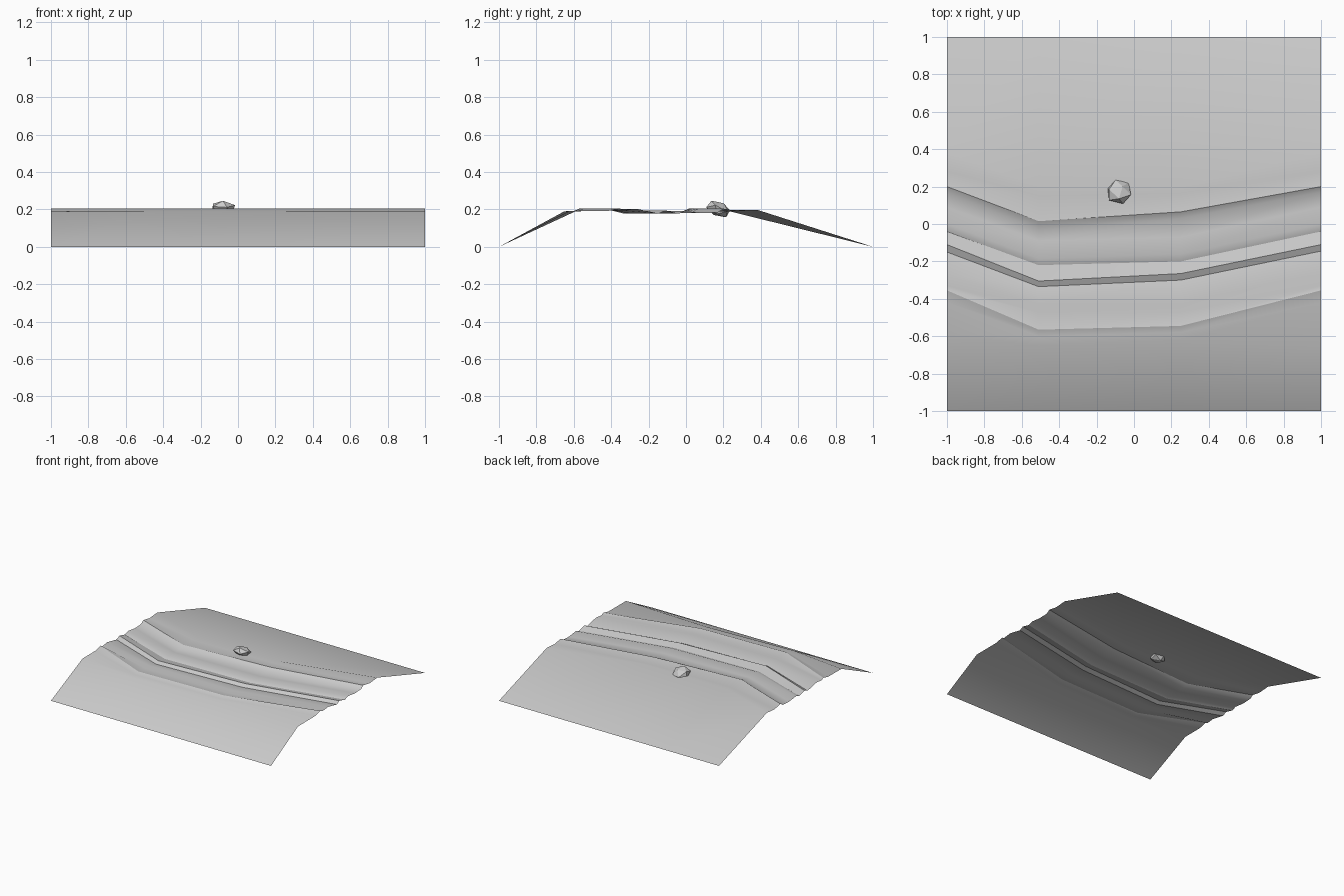
import bpy, bmesh, math, random
from mathutils import Vector, Matrix

if "Cube" in bpy.data.objects:
    bpy.data.objects.remove(bpy.data.objects["Cube"])

# Road sheet: each row is (height, y at x=-1, x=-0.5, x=0.25, x=1)
XS = (-1, -0.51, 0.25, 1)
ROWS = [
    (0.000, -1.00, -1.00, -1.00, -1.00),   # front foot
    (0.190, -0.59, -0.65, -0.62, -0.65),   # front shoulder
    (0.191, -0.42, -0.60, -0.58, -0.42),
    (0.206, -0.355, -0.565, -0.545, -0.355),  # front ridge
    (0.194, -0.33, -0.475, -0.47, -0.33),
    (0.202, -0.27, -0.43, -0.43, -0.26),
    (0.178, -0.15, -0.335, -0.30, -0.145),  # near rut
    (0.195, -0.11, -0.305, -0.265, -0.11),
    (0.177, -0.04, -0.22, -0.20, -0.04),   # middle rut
    (0.191, 0.00, -0.185, -0.16, 0.00),
    (0.180, 0.09, -0.09, -0.07, 0.09),
    (0.184, 0.17, -0.03, 0.03, 0.17),      # far rut
    (0.204, 0.20, 0.015, 0.065, 0.20),     # back ridge
    (0.190, 0.28, 0.15, 0.165, 0.28),
    (0.198, 0.38, 0.20, 0.20, 0.38),       # back shoulder
    (0.000, 1.00, 1.00, 1.00, 1.00),       # back foot
]


def make_object(name, bm):
    mesh = bpy.data.meshes.new(name)
    bm.to_mesh(mesh)
    bm.free()
    obj = bpy.data.objects.new(name, mesh)
    bpy.context.collection.objects.link(obj)
    return obj


bm = bmesh.new()
grid = [[bm.verts.new((x, y, z)) for x, y in zip(XS, ys)] for z, *ys in ROWS]
for a, b in zip(grid, grid[1:]):
    for i in range(len(XS) - 1):
        bm.faces.new((a[i], a[i + 1], b[i + 1], b[i]))
road = make_object("dirt_road", bm)
bpy.context.view_layer.objects.active = road
road.select_set(True)
bpy.ops.object.shade_smooth_by_angle(angle=math.radians(30))

# Small faceted stone lying on the back edge of the track
random.seed(4)
bm = bmesh.new()
bmesh.ops.create_icosphere(bm, subdivisions=1, radius=1)
bmesh.ops.rotate(bm, verts=bm.verts, matrix=Matrix.Rotation(math.radians(37.4), 3, 'X'))
for v in bm.verts:
    v.co *= random.uniform(0.95, 1.08)
    v.co = Vector((v.co.x * 0.07, v.co.y * 0.066, v.co.z * 0.044))
    v.co.z -= v.co.y * 0.25
    v.co += Vector((-0.08, 0.175, 0.202))
make_object("stone", bm)
